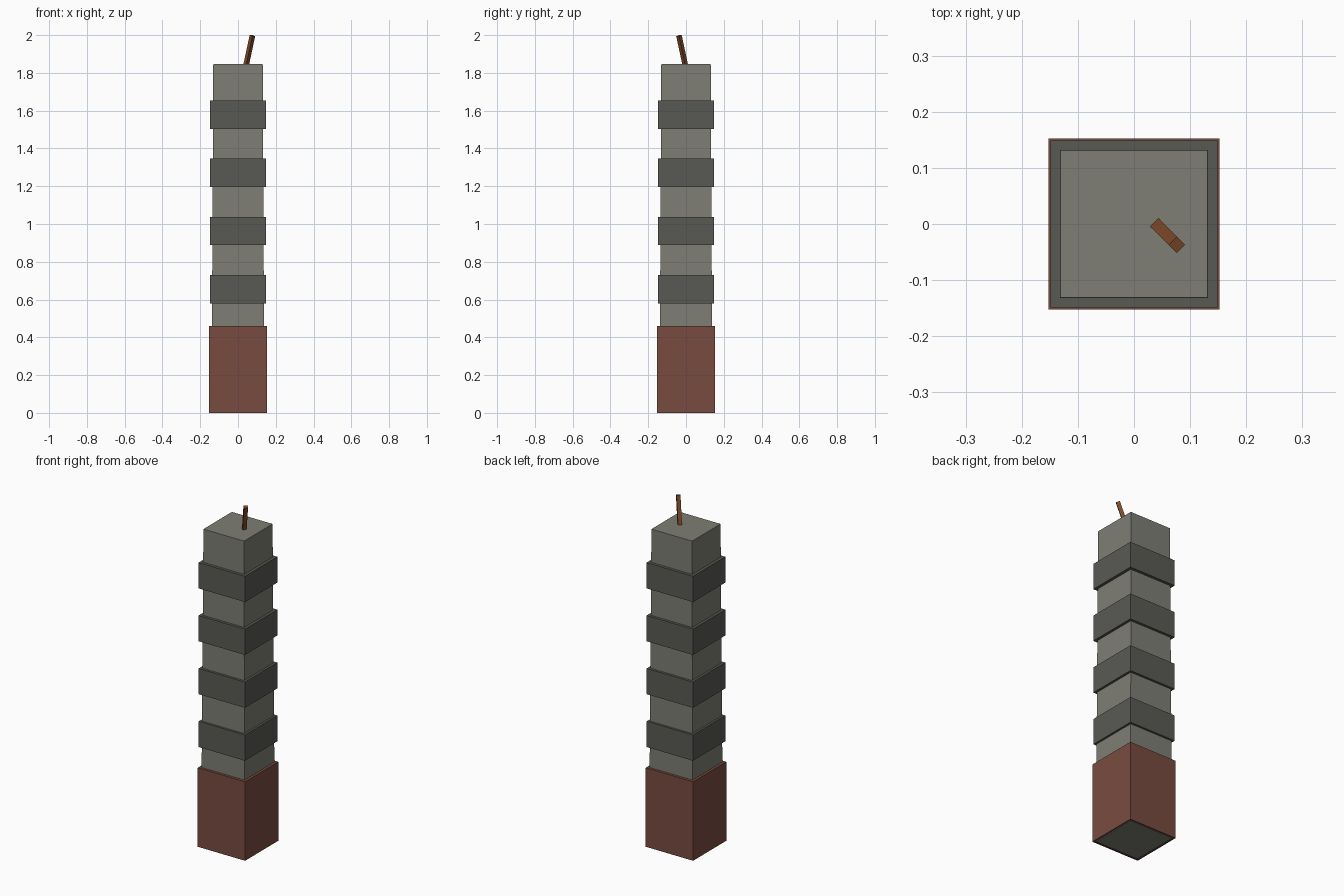
import bpy, bmesh
from mathutils import Vector, Matrix

if "Cube" in bpy.data.objects:
    bpy.data.objects.remove(bpy.data.objects["Cube"])


def material(name, srgb):
    m = bpy.data.materials.new(name)
    m.diffuse_color = [(c / 255 / 12.92 if c < 11 else ((c / 255 + 0.055) / 1.055) ** 2.4)
                       for c in srgb] + [1]
    m.use_nodes = True
    m.node_tree.nodes["Principled BSDF"].inputs["Base Color"].default_value = m.diffuse_color
    return m


grey = material("light grey", (126, 126, 117))
dark = material("dark grey", (89, 89, 84))
red = material("brick red", (121, 75, 64))
brown = material("fuse brown", (126, 75, 42))


def make(name, bm, mat):
    bmesh.ops.recalc_face_normals(bm, faces=bm.faces)
    me = bpy.data.meshes.new(name)
    bm.to_mesh(me)
    bm.free()
    me.materials.append(mat)
    ob = bpy.data.objects.new(name, me)
    bpy.context.collection.objects.link(ob)
    return ob


def block(name, z0, z1, half0, half1, mat, open_bottom=False):
    """Square block from z0 to z1, with half-widths at bottom and top."""
    bm = bmesh.new()
    bmesh.ops.create_cube(bm, size=2)
    for v in bm.verts:
        h = half1 if v.co.z > 0 else half0
        v.co = (v.co.x * h, v.co.y * h, z1 if v.co.z > 0 else z0)
    if open_bottom:
        # leave a rim around the core on the underside
        bm.normal_update()
        low = min(bm.faces, key=lambda f: f.normal.z)
        bmesh.ops.inset_region(bm, faces=[low], thickness=open_bottom)
        bmesh.ops.delete(bm, geom=[low], context='FACES')
    return make(name, bm, mat)


# Tapered core running through the whole stick
block("core", 0, 1.847, 0.14, 0.131, grey)

# Wide base sleeve
block("base_sleeve", 0, 0.46, 0.1525, 0.1525, red, open_bottom=0.0125)

# Four evenly spaced bands
for i in range(4):
    z = 0.58 + i * 0.308
    block(f"band_{i + 1}", z, z + 0.15, 0.149, 0.149, dark)

# Slanted square fuse
start, end = Vector((0.0405, -0.0015, 1.83)), Vector((0.0762, -0.0372, 1.997))
axis = (end - start).normalized()
side = Vector((1, 1, 0)).normalized()
rot = Matrix((side, axis.cross(side), axis)).transposed().to_4x4()
size = Matrix.Diagonal((0.021, 0.021, (end - start).length, 1))
bm = bmesh.new()
bmesh.ops.create_cube(bm, size=1, matrix=Matrix.Translation((start + end) / 2) @ rot @ size)
make("fuse", bm, brown)
